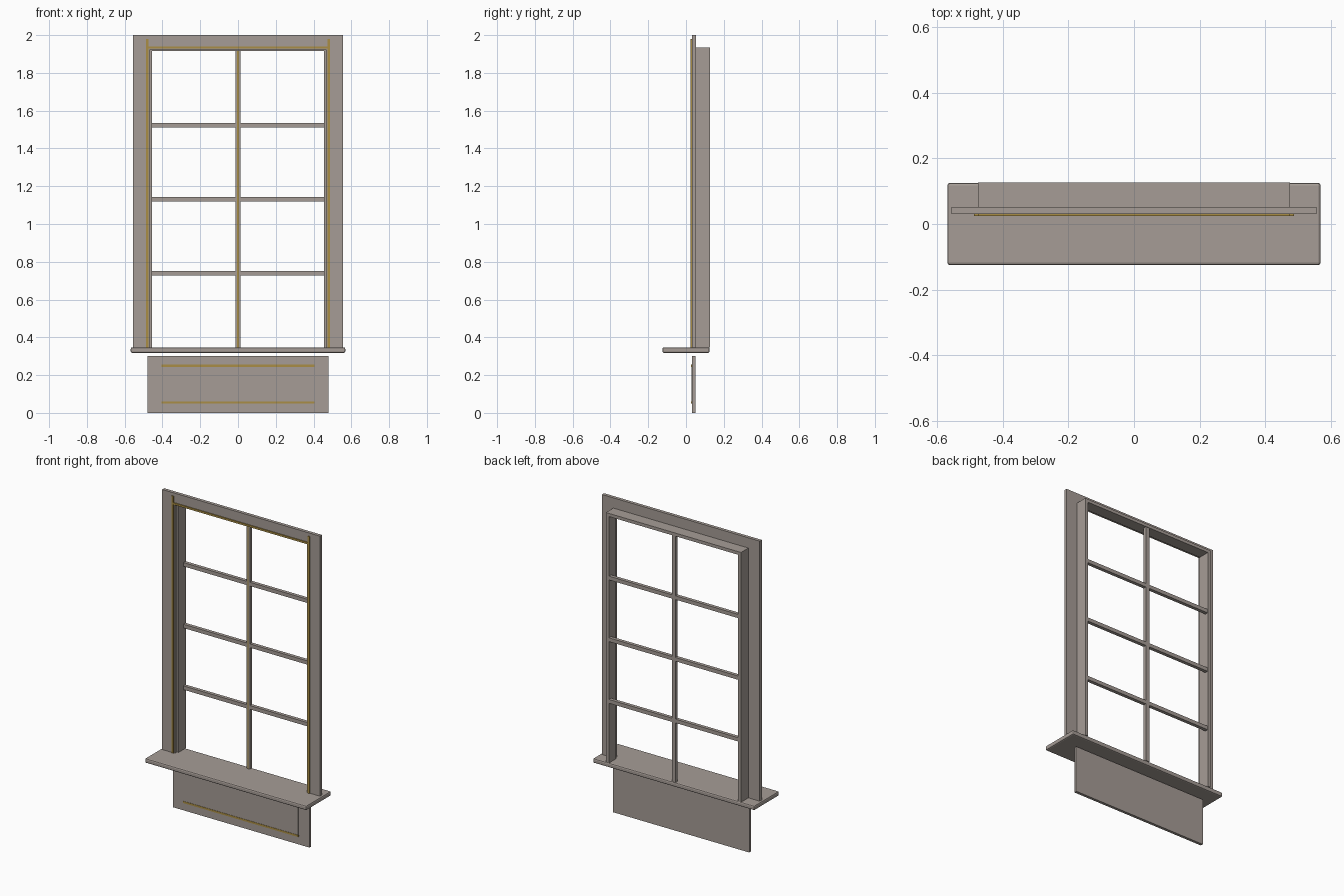
import bpy

if "Cube" in bpy.data.objects:
    bpy.data.objects.remove(bpy.data.objects["Cube"])


def material(name, rgb):
    m = bpy.data.materials.new(name)
    m.diffuse_color = (*rgb, 1)
    m.use_nodes = True
    m.node_tree.nodes["Principled BSDF"].inputs["Base Color"].default_value = m.diffuse_color
    return m


PAINT = material("warm grey paint", (0.38, 0.335, 0.305))
GOLD = material("gold trim", (0.40, 0.27, 0.06))


def box(name, x, y, z, mat=PAINT, bevel=0):
    """Box from (min, max) ranges on each axis."""
    bpy.ops.mesh.primitive_cube_add(size=1)
    ob = bpy.context.object
    ob.name = name
    for v in ob.data.vertices:
        for i, (lo, hi) in enumerate((x, y, z)):
            v.co[i] = lo if v.co[i] < 0 else hi
    ob.data.materials.append(mat)
    if bevel:
        b = ob.modifiers.new("edge", 'BEVEL')
        b.width = bevel
        b.segments = 2
    return ob


def pair(name, x, y, z, mat=PAINT):
    """Matching boxes on the left and right."""
    box(name + "_right", x, y, z, mat)
    box(name + "_left", (-x[1], -x[0]), y, z, mat)


SILL_TOP, HEAD = 0.347, 1.915
CASING_Y, JAMB_Y, BAR_Y = (0.031, 0.052), (0.052, 0.126), (0.102, 0.124)
TRIM_Y = (0.025, 0.035)

# Sill and apron
box("sill", (-0.568, 0.568), (-0.125, 0.125), (0.318, SILL_TOP), bevel=0.008)
box("apron", (-0.48, 0.48), (0.032, 0.05), (0, 0.3))
box("apron_panel", (-0.403, 0.403), (0.028, 0.033), (0.055, 0.25))
for z in (0.055, 0.25):
    box("apron_trim", (-0.405, 0.405), (0.026, 0.034), (z - 0.006, z + 0.006), GOLD)

# Flat casing around the opening
pair("side_casing", (0.465, 0.555), CASING_Y, (SILL_TOP, 2))
box("head_casing", (-0.465, 0.465), CASING_Y, (1.925, 2))

# Gold beads on the casing
pair("side_trim", (0.473, 0.486), TRIM_Y, (SILL_TOP, 1.98))
box("head_trim", (-0.473, 0.473), TRIM_Y, (1.928, 1.94), GOLD)
for side in ("left", "right"):
    bpy.data.objects["side_trim_" + side].data.materials[0] = GOLD

# Deep jamb box behind the casing
pair("side_jamb", (0.455, 0.475), JAMB_Y, (SILL_TOP, 1.935))
box("head_jamb", (-0.455, 0.455), JAMB_Y, (HEAD, 1.935))

# Glazing bars
box("vertical_bar", (-0.013, 0.013), BAR_Y, (SILL_TOP, HEAD))
box("vertical_bar_inlay", (-0.004, 0.004), (0.100, 0.103), (SILL_TOP, HEAD), GOLD)
for i in (1, 2, 3):
    z = SILL_TOP + (HEAD - SILL_TOP) * i / 4
    for s, (a, b) in {"left": (-0.455, -0.013), "right": (0.013, 0.455)}.items():
        box("horizontal_bar_" + s, (a, b), BAR_Y, (z - 0.012, z + 0.012))
